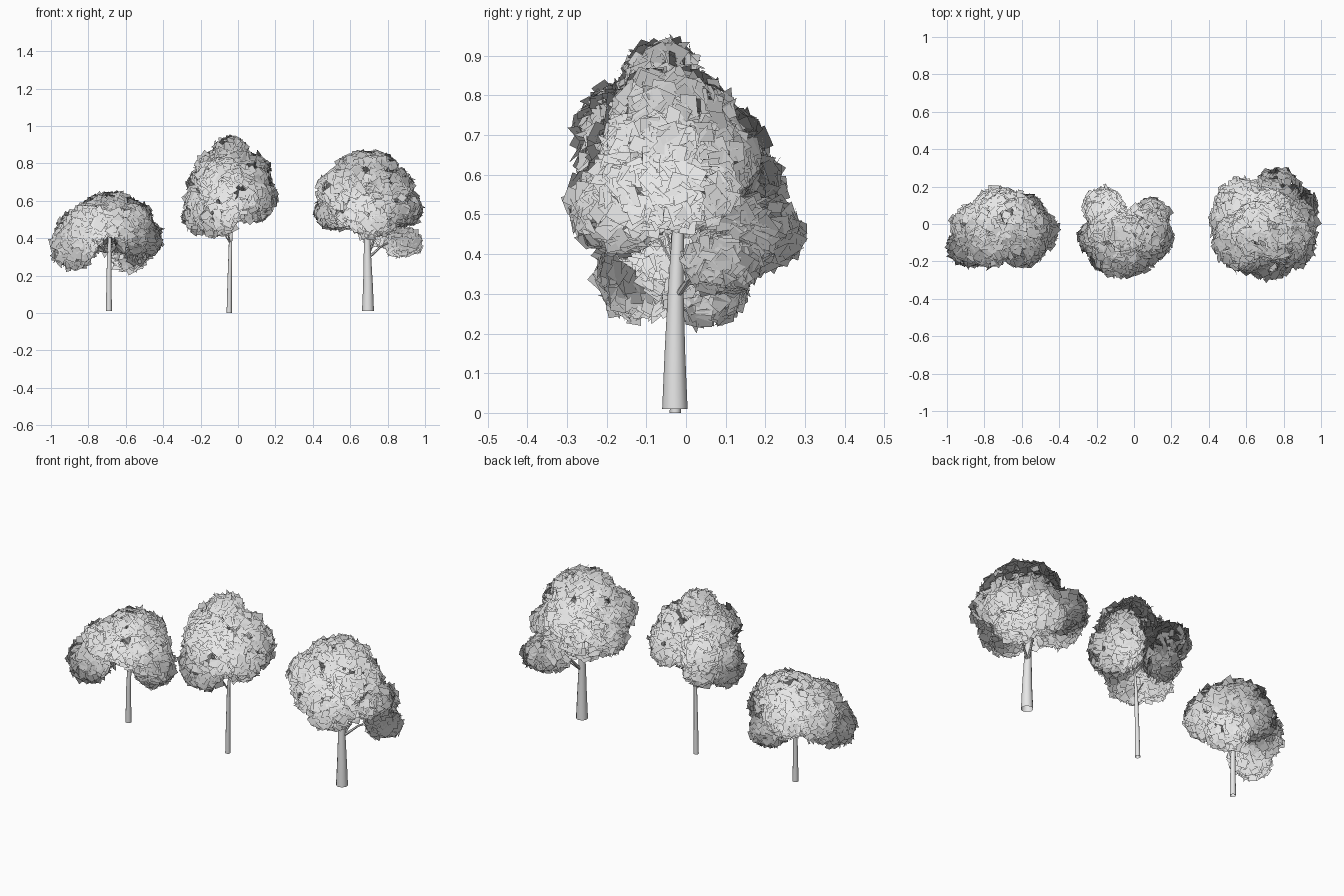
import bpy, bmesh, math, random
from mathutils import Vector, Matrix

random.seed(7)
if "Cube" in bpy.data.objects:
    bpy.data.objects.remove(bpy.data.objects["Cube"], do_unlink=True)

# One plain colour everywhere
grey = bpy.data.materials.new("light_grey")
grey.use_nodes = True
grey.diffuse_color = (0.8, 0.8, 0.8, 1)
grey.node_tree.nodes["Principled BSDF"].inputs["Base Color"].default_value = (0.8, 0.8, 0.8, 1)


def finish(bm, name):
    mesh = bpy.data.meshes.new(name)
    bm.to_mesh(mesh)
    bm.free()
    mesh.materials.append(grey)
    obj = bpy.data.objects.new(name, mesh)
    bpy.context.collection.objects.link(obj)
    return obj


def scatter(amount):
    return Vector([random.gauss(0, amount) for _ in range(3)])


def limb(bm, points, radii, sides):
    """Tapered tube through a few points, closed at the tip."""
    points = [Vector(p) for p in points]
    rings = []
    for i, (p, r) in enumerate(zip(points, radii)):
        axis = points[min(i + 1, len(points) - 1)] - points[max(i - 1, 0)]
        turn = Vector((0, 0, 1)).rotation_difference(axis.normalized())
        angles = [2 * math.pi * k / sides for k in range(sides)]
        rings.append([bm.verts.new(p + turn @ Vector((r * math.cos(a), r * math.sin(a), 0)))
                      for a in angles])
    for low, high in zip(rings, rings[1:]):
        for k in range(sides):
            n = (k + 1) % sides
            bm.faces.new((low[k], low[n], high[n], high[k]))
    bm.faces.new(rings[-1])


def inside(p, clump, scale):
    c, r = clump
    return sum(((p[i] - c[i]) / (r[i] * scale)) ** 2 for i in range(3)) < 1


def foliage(name, clumps, heart):
    """Leaf cards over leafy clumps, shaded softly as one crown around its heart."""
    bm = bmesh.new()
    heart = Vector(heart)
    soft_normals = []
    for clump in clumps:
        centre, radius = Vector(clump[0]), Vector(clump[1])
        mean = sum(radius) / 3
        for _ in range(int(19000 * mean * mean)):
            d = scatter(1).normalized()
            p = centre + d * radius * random.uniform(0.82, 0.95)
            if any(inside(p, other, 0.8) for other in clumps if other is not clump):
                continue
            normal = Vector([d[i] / radius[i] for i in range(3)]).normalized() + scatter(0.4)
            turn = Vector((0, 0, 1)).rotation_difference(normal.normalized()).to_matrix()
            turn = turn @ Matrix.Rotation(random.uniform(0, math.tau), 3, 'Z')
            w, h = random.uniform(0.019, 0.029), random.uniform(0.019, 0.029)
            bm.faces.new([bm.verts.new(p + turn @ Vector((x * w, y * h, 0)))
                          for x, y in ((-1, -1), (1, -1), (1, 1), (-1, 1))])
            soft_normals += [((p - heart).normalized() + scatter(0.1)).normalized()] * 4
    mesh = finish(bm, name + "_leaves").data
    mesh.shade_smooth()
    mesh.normals_split_custom_set_from_vertices(soft_normals)


def tree(name, trunk, radii, clumps, heart, branch_radius):
    bm = bmesh.new()
    limb(bm, trunk, radii, 12)
    # Steep branches leave the upper trunk and end in each clump
    start, fork = Vector(trunk[-2]), Vector(trunk[-1])
    for centre, _ in clumps:
        tip = Vector(centre) + Vector((0, 0, 0.03))
        root = start if tip.z < fork.z + 0.08 else fork
        root = root - Vector((0, 0, 0.01))
        middle = root.lerp(tip, 0.4) + Vector((0, 0, 0.02))
        limb(bm, (root, middle, tip), (branch_radius, branch_radius * 0.7, branch_radius * 0.35), 6)
    obj = finish(bm, name + "_trunk")
    bpy.ops.object.select_all(action='DESELECT')
    obj.select_set(True)
    bpy.context.view_layer.objects.active = obj
    bpy.ops.object.shade_smooth_by_angle(angle=math.radians(50))
    foliage(name, clumps, heart)


# Short, wide tree on the right side
tree("short_tree",
     [(-.69, -.03, .01), (-.69, -.03, .2), (-.688, -.025, .33), (-.685, -.02, .42)],
     [.016, .013, .011, .009],
     [((-.88, -.12, .36), (.12, .11, .13)),
      ((-.85, -.02, .42), (.13, .13, .13)),
      ((-.78, -.11, .49), (.13, .12, .10)),
      ((-.68, .01, .53), (.17, .17, .12)),
      ((-.60, -.11, .49), (.14, .12, .10)),
      ((-.57, -.02, .49), (.12, .12, .11)),
      ((-.53, -.04, .40), (.13, .11, .11)),
      ((-.58, .05, .32), (.11, .11, .10)),
      ((-.72, .08, .44), (.14, .12, .12))],
     (-.70, -.03, .32), .005)

# Tall, narrow tree in the middle
tree("tall_tree",
     [(-.047, -.027, 0), (-.045, -.028, .15), (-.04, -.03, .38), (-.03, -.03, .5)],
     [.014, .012, .009, .006],
     [((-.04, -.06, .85), (.10, .10, .09)),
      ((-.11, -.05, .74), (.13, .14, .13)),
      ((.05, -.04, .73), (.13, .14, .13)),
      ((-.09, -.15, .72), (.13, .13, .12)),
      ((.06, -.07, .61), (.15, .14, .13)),
      ((-.17, -.06, .60), (.11, .11, .12)),
      ((-.19, -.08, .53), (.11, .10, .11)),
      ((-.11, -.16, .53), (.13, .11, .12)),
      ((-.04, -.15, .63), (.17, .13, .13)),
      ((-.17, .09, .67), (.10, .11, .11)),
      ((-.14, .06, .56), (.10, .10, .10)),
      ((.09, .04, .64), (.10, .10, .13))],
     (-.04, -.03, .50), .004)

# Broad tree with the thick trunk
tree("broad_tree",
     [(.695, -.028, .01), (.695, -.028, .15), (.692, -.026, .3), (.69, -.02, .46)],
     [.032, .026, .02, .015],
     [((.69, -.04, .75), (.18, .17, .12)),
      ((.56, -.09, .66), (.14, .15, .12)),
      ((.81, -.07, .67), (.13, .15, .11)),
      ((.84, -.10, .58), (.13, .14, .11)),
      ((.50, .0, .54), (.10, .12, .09)),
      ((.60, -.14, .57), (.13, .13, .11)),
      ((.72, -.17, .52), (.14, .13, .12)),
      ((.87, .0, .55), (.11, .13, .09)),
      ((.77, .17, .45), (.13, .13, .10)),
      ((.57, .12, .57), (.13, .13, .12)),
      ((.72, .05, .62), (.16, .14, .13)),
      ((.88, .09, .38), (.105, .10, .08))],
     (.69, -.03, .44), .008)
